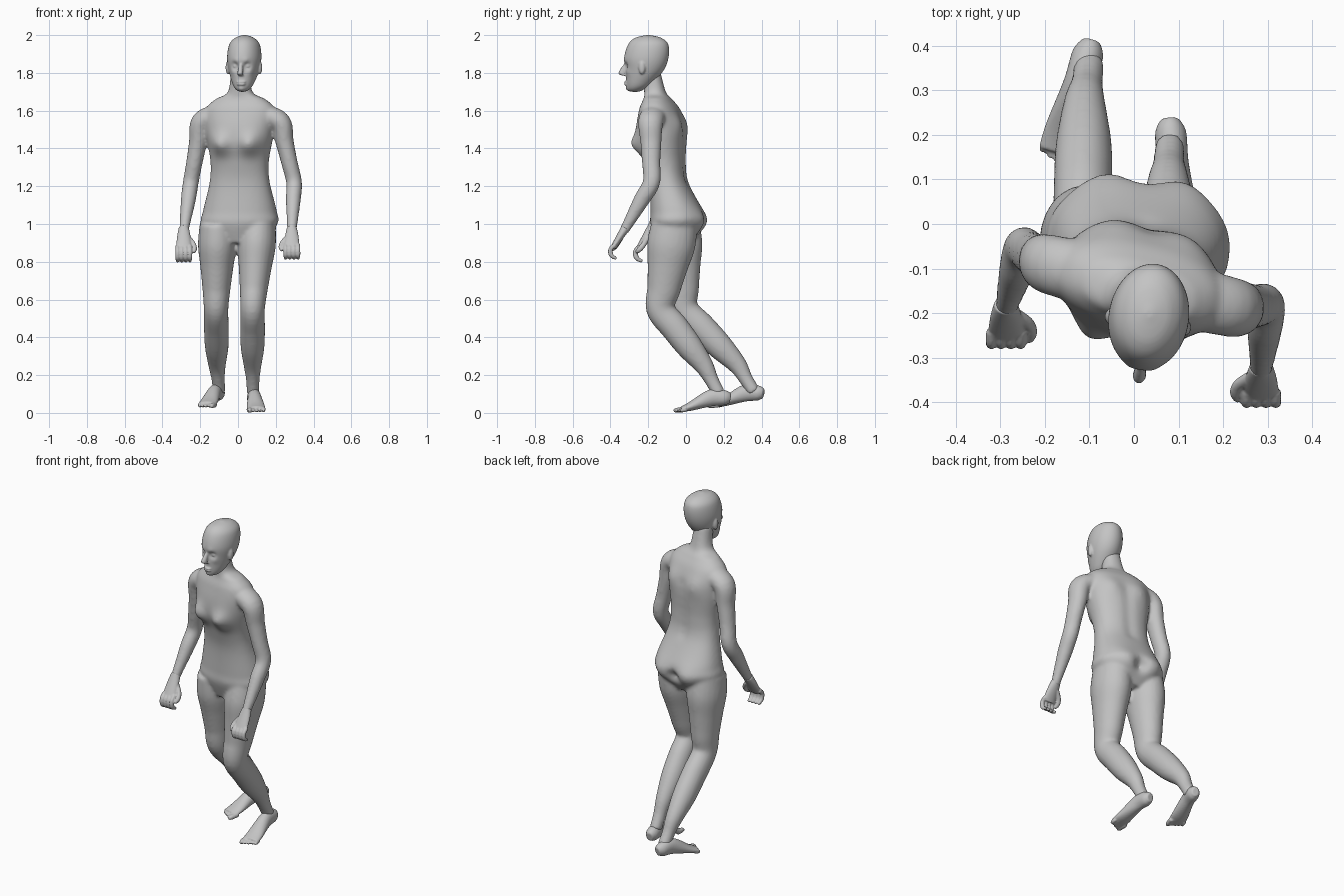
import bpy, bmesh, math
from mathutils import Vector, Matrix

cube = bpy.data.objects.get("Cube")
if cube:
    bpy.data.objects.remove(cube, do_unlink=True)

SIDEWAYS, BACKWARD, UPWARD = Matrix.Identity(3)
SIDES = (-1, 1)

grey = bpy.data.materials.new("plain grey")
grey.use_nodes = True
grey.diffuse_color = (.55, .55, .55, 1)
grey.node_tree.nodes["Principled BSDF"].inputs["Base Color"].default_value = grey.diffuse_color


def spline(rows, steps):
    """Pass a smooth curve through rows of centre, half width and half depth."""
    smooth = []
    last = len(rows) - 1
    for index in range(last):
        before, start, end, after = (rows[max(0, min(last, index + k))] for k in (-1, 0, 1, 2))
        for step in range(steps):
            t = step / steps
            smooth.append([b + t * ((c - a) + t * ((2 * a - 5 * b + 4 * c - d)
                           + t * (3 * b - a - 3 * c + d))) / 2
                           for a, b, c, d in zip(before, start, end, after)])
    return smooth + [list(rows[last])]


def signed_power(value, exponent):
    return math.copysign(abs(value) ** exponent, value)


def loft(bm, rows, width_axis=SIDEWAYS, normal=None, segments=24, steps=6, squareness=1):
    """Skin rounded rings along a path; a fixed normal keeps the rings parallel."""
    points = spline(rows, steps)
    centres = [Vector(point[:3]) for point in points]
    rings = []
    for index, (centre, point) in enumerate(zip(centres, points)):
        ahead = centres[min(index + 1, len(centres) - 1)]
        behind = centres[max(index - 1, 0)]
        along = normal or (ahead - behind).normalized()
        across = (width_axis - along * width_axis.dot(along)).normalized()
        through = along.cross(across)
        half_width, half_depth = point[3:]
        ring = []
        for k in range(segments):
            angle = math.tau * k / segments
            wide = half_width * signed_power(math.cos(angle), squareness)
            deep = half_depth * signed_power(math.sin(angle), squareness)
            ring.append(bm.verts.new(centre + across * wide + through * deep))
        rings.append(ring)
    for lower, upper in zip(rings, rings[1:]):
        for k in range(segments):
            bm.faces.new((lower[k - 1], lower[k], upper[k], upper[k - 1]))
    bm.faces.new(rings[0])
    bm.faces.new(rings[-1])
    return [vert for ring in rings for vert in ring]


def profile(bm, rows, **options):
    """Loft centred rows of (y, z, half width, half depth)."""
    return loft(bm, [(0, *row) for row in rows], **options)


def limb(bm, joints, girths, first_depth, last_depth, width_axis):
    """Loft along bones; each bone lists evenly spaced half widths."""
    joints = [Vector(joint) for joint in joints]
    centres, widths = [], []
    for start, end, bone in zip(joints, joints[1:] + joints[-1:], girths):
        for k, width in enumerate(bone):
            centres.append(start.lerp(end, k / len(bone)))
            widths.append(width)
    rows = []
    for k, (centre, width) in enumerate(zip(centres, widths)):
        ratio = first_depth + (last_depth - first_depth) * k / len(widths)
        rows.append((*centre, width, width * ratio))
    loft(bm, rows, width_axis=width_axis)


def tube(bm, points, radius, width_axis=SIDEWAYS):
    """Round digit with a narrowed tip."""
    rows = [(*point, radius, radius) for point in points[:-1]]
    rows.append((*points[-1], radius * .6, radius * .6))
    loft(bm, rows, width_axis=width_axis, segments=12)


def bump(verts, centre, radius, push):
    """Push nearby points along y with a soft falloff."""
    for vert in verts:
        distance = (vert.co - Vector(centre)).length / radius
        vert.co.y += push * math.exp(-distance * distance)


def ball(bm, centre, size):
    placement = Matrix.Translation(centre) @ Matrix.Diagonal(size).to_4x4()
    bmesh.ops.create_uvsphere(bm, u_segments=16, v_segments=12, radius=1, matrix=placement)


def finish(name, bm, voxel_size, smoothing, placement=Matrix()):
    """Fuse the overlapping volumes of a part into one smooth skin."""
    bmesh.ops.transform(bm, matrix=placement, verts=bm.verts)
    bmesh.ops.recalc_face_normals(bm, faces=bm.faces)
    mesh = bpy.data.meshes.new(name)
    bm.to_mesh(mesh)
    bm.free()
    mesh.materials.append(grey)
    part = bpy.data.objects.new(name, mesh)
    bpy.context.scene.collection.objects.link(part)
    skin = part.modifiers.new("fuse", "REMESH")
    skin.mode = "VOXEL"
    skin.voxel_size = voxel_size
    skin.use_smooth_shade = True
    soften = part.modifiers.new("soften", "SMOOTH")
    soften.factor = .5
    soften.iterations = smoothing


# torso and neck
body = bmesh.new()
torso = profile(body, [
    (-.06, .9, .1, .09), (-.05, 1, .2, .135), (-.05, 1.07, .195, .135),
    (-.09, 1.22, .16, .1), (-.11, 1.33, .155, .105), (-.13, 1.48, .18, .125),
    (-.14, 1.6, .19, .1), (-.15, 1.66, .135, .07), (-.165, 1.7, .065, .056),
    (-.19, 1.82, .05, .05)], normal=UPWARD, segments=56, steps=10, squareness=.87)
for side in SIDES:
    # breasts, buttocks and shoulder blades
    bump(torso, (side * .08, -.23, 1.42), .055, -.045)
    bump(torso, (side * .09, .07, 1), .07, .025)
    bump(torso, (side * .09, -.02, 1.53), .06, .015)
# cleft and spine groove
bump(torso, (0, .1, 1), .035, -.035)
for k in range(7):
    bump(torso, (0, 0, 1.22 + .05 * k), .03, -.008)
# lean sideways, with the shoulders turned further than the hips
pivot = Vector((0, -.13, 0))
for vert in torso:
    height = vert.co.z - .95
    turn = -.09 - .14 * max(0, min(1, height / .55))
    vert.co = pivot + Matrix.Rotation(turn, 3, "Z") @ (vert.co - pivot)
    vert.co.x += .035 * height * abs(height)

# arms: collar, shoulder, elbow, wrist
left_wrist = (.285, -.33, .96)
right_wrist = (-.287, -.19, .96)
arm_girths = ([.07], [.067, .056, .049], [.046, .043, .034], [.025])
for arm in (((.12, -.165, 1.58), (.222, -.187, 1.54), (.297, -.183, 1.22), left_wrist),
            ((-.1, -.11, 1.58), (-.192, -.09, 1.54), (-.25, -.054, 1.22), right_wrist)):
    limb(body, arm, arm_girths, .82, 1, BACKWARD)

# legs: hip, knee, lower calf, ankle
leg_girths = ([.095, .102, .088, .075], [.065, .066, .063], [.047, .036], [.034])
for leg in (((.105, -.06, 1), (.077, -.135, .55), (.077, .095, .25), (.08, .175, .1)),
            ((-.108, -.05, 1), (-.116, -.01, .55), (-.111, .27, .257), (-.1, .36, .11))):
    limb(body, leg, leg_girths, 1.28, 1, SIDEWAYS)
finish("body", body, .009, 8)

# head
head = bmesh.new()
skull = profile(head, [
    (.01, 2, .01, .01), (.01, 1.985, .05, .07), (.01, 1.95, .08, .107),
    (0, 1.88, .09, .118), (-.01, 1.81, .079, .1), (-.04, 1.74, .055, .066),
    (-.058, 1.71, .033, .04), (-.06, 1.7, .01, .02)],
    normal=UPWARD, segments=64, steps=10)
for side in SIDES:
    # eye sockets, brows, cheeks, eyes and ears
    bump(skull, (side * .034, -.11, 1.836), .02, .017)
    bump(skull, (side * .03, -.115, 1.862), .018, -.005)
    bump(skull, (side * .05, -.09, 1.805), .02, -.006)
    ball(head, (side * .033, -.088, 1.836), (.013, .013, .013))
    ball(head, (side * .085, -.01, 1.828), (.013, .018, .036))
# chin, lips and nose
bump(skull, (0, -.1, 1.715), .02, -.008)
for lip_height in (1.751, 1.739):
    ball(head, (0, -.105, lip_height), (.025, .014, .006))
profile(head, [(-.104, 1.855, .008, .01), (-.13, 1.8, .015, .02), (-.115, 1.785, .012, .012)],
        normal=UPWARD)
finish("head", head, .005, 3,
       Matrix.Translation((.033, -.21, 0)) @ Matrix.Rotation(-.16, 4, "Z"))

# hands, with curled fingers and the thumb towards the body
for name, side, wrist, length in (("left_hand", 1, left_wrist, 1),
                                  ("right_hand", -1, right_wrist, 1.1)):
    hand = bmesh.new()
    profile(hand, [(.01, .02, .026, .024), (-.015, -.02, .035, .02), (-.055, -.085, .042, .015)])
    for k in range(4):
        joint = Vector((.022 * (k - 1.5), -.045, -.07))
        finger = [joint]
        for bend in range(3):
            curl = .8 - .9 * bend
            joint = joint - .033 * Vector((0, math.sin(curl), math.cos(curl)))
            finger.append(joint)
        tube(hand, finger, .012)
    tube(hand, [(-.02, -.01, -.025), (-.05, -.03, -.06), (-.057, -.05, -.085), (-.05, -.066, -.1)],
         .013, width_axis=BACKWARD)
    finish(name, hand, .004, 2,
           Matrix.Translation(wrist) @ Matrix.Diagonal((side, length, length, 1)))

# feet, with the big toe on the inner side
for name, side, heel, turn in (("left_foot", 1, (.08, .235, 0), .07),
                               ("right_foot", -1, (-.095, .41, .025), -.28)):
    foot = bmesh.new()
    profile(foot, [(0, .075, .02, .025), (-.03, .08, .035, .04), (-.1, .08, .036, .045),
                   (-.21, .035, .048, .024), (-.26, .02, .048, .014)])
    for k in range(5):
        x = .019 * (k - 2)
        tip = .007 * k - .298
        tube(foot, [(x, -.235, .018), (x, tip + .02, .014), (x, tip, .011)],
             .01 if k else .014)
    finish(name, foot, .005, 2, Matrix.Translation(heel) @ Matrix.Rotation(turn, 4, "Z")
           @ Matrix.Diagonal((side, 1, 1, 1)))
